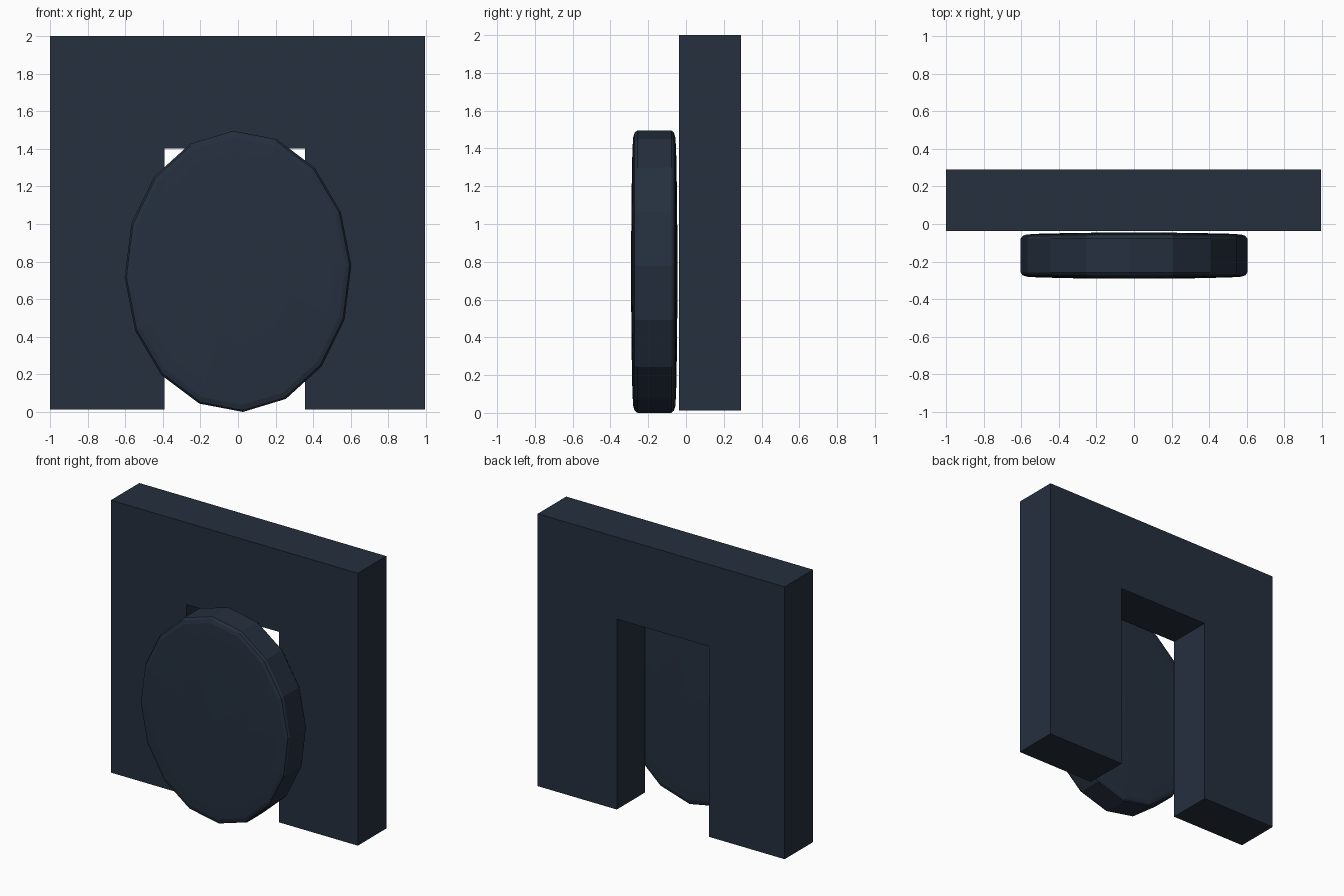
import bpy, bmesh, math

if "Cube" in bpy.data.objects:
    bpy.data.objects.remove(bpy.data.objects["Cube"])

mat = bpy.data.materials.new("dark slate blue")
mat.diffuse_color = (0.018, 0.029, 0.048, 1)
mat.use_nodes = True
mat.node_tree.nodes["Principled BSDF"].inputs["Base Color"].default_value = mat.diffuse_color


def finish(name, bm):
    bmesh.ops.recalc_face_normals(bm, faces=bm.faces)
    mesh = bpy.data.meshes.new(name)
    bm.to_mesh(mesh)
    bm.free()
    mesh.materials.append(mat)
    obj = bpy.data.objects.new(name, mesh)
    bpy.context.collection.objects.link(obj)
    return obj


# Wall slab with a doorway: outline extruded from front to back
Y0, Y1, Z0 = -0.037, 0.291, 0.013
outline = [(-1.0, Z0), (-0.39, Z0), (-0.39, 1.402), (0.355, 1.402),
           (0.355, Z0), (0.993, Z0), (0.993, 2.0), (-1.0, 2.0)]
bm = bmesh.new()
face = bm.faces.new([bm.verts.new((x, Y0, z)) for x, z in outline])
ext = bmesh.ops.extrude_face_region(bm, geom=[face])
verts = [v for v in ext["geom"] if isinstance(v, bmesh.types.BMVert)]
bmesh.ops.translate(bm, verts=verts, vec=(0, Y1 - Y0, 0))
finish("doorway_wall", bm)

# Oval door disc: 16 sides, rounded rim, slightly domed faces
SIDES, RX, RZ, CZ = 16, 0.603, 0.748, 0.748
MID = -0.168
half = [(0.0, 0.123), (0.5, 0.121), (0.85, 0.116), (0.95, 0.112), (0.985, 0.104), (1.0, 0.09)]
profile = [(r, MID - d) for r, d in half] + [(r, MID + d) for r, d in reversed(half)]
bm = bmesh.new()
rings = []
for r, y in profile:
    if r == 0:
        rings.append([bm.verts.new((0, y, CZ))] * SIDES)
        continue
    ring = []
    for i in range(SIDES):
        a = math.radians(-2.5) + 2 * math.pi * i / SIDES
        ring.append(bm.verts.new((RX * r * math.sin(a), y, CZ + RZ * r * math.cos(a))))
    rings.append(ring)
for a, b in zip(rings, rings[1:]):
    for i in range(SIDES):
        j = (i + 1) % SIDES
        corners = list(dict.fromkeys([a[i], a[j], b[j], b[i]]))
        bm.faces.new(corners)
finish("oval_door", bm)
